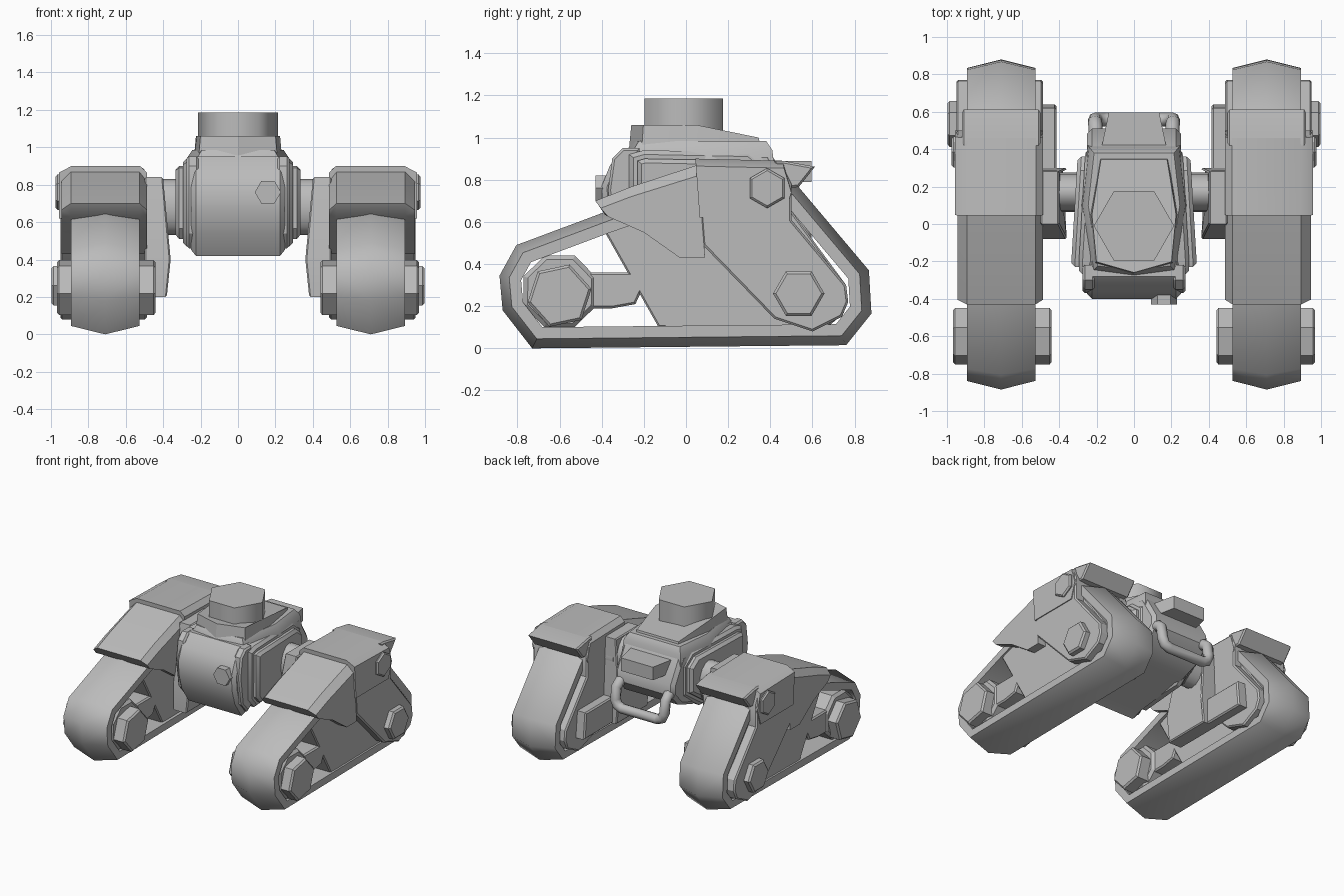
import bpy, bmesh, math
from mathutils import Vector

if "Cube" in bpy.data.objects:
    bpy.data.objects.remove(bpy.data.objects["Cube"])

grey = bpy.data.materials.new("plain grey")
grey.diffuse_color = (0.5, 0.5, 0.5, 1)
grey.use_nodes = True
grey.node_tree.nodes["Principled BSDF"].inputs["Base Color"].default_value = grey.diffuse_color


def finish(name, bm, mirror=False, angle=30):
    bmesh.ops.recalc_face_normals(bm, faces=bm.faces)
    me = bpy.data.meshes.new(name)
    bm.to_mesh(me)
    bm.free()
    ob = bpy.data.objects.new(name, me)
    bpy.context.collection.objects.link(ob)
    me.materials.append(grey)
    if mirror:
        m = ob.modifiers.new("mirror", 'MIRROR')
        m.use_axis = (True, False, False)
    bpy.ops.object.select_all(action='DESELECT')
    ob.select_set(True)
    bpy.context.view_layer.objects.active = ob
    bpy.ops.object.shade_smooth_by_angle(angle=math.radians(angle))
    return ob


def offset(pts, d):
    """Move a profile inward by d with mitred corners."""
    n = len(pts)
    area = sum(pts[i][0] * pts[(i + 1) % n][1] - pts[(i + 1) % n][0] * pts[i][1] for i in range(n))
    s = 1 if area > 0 else -1
    out = []
    for i in range(n):
        a, b, c = (Vector(pts[(i + k) % n]) for k in (-1, 0, 1))
        e, f = (b - a).normalized(), (c - b).normalized()
        n1, n2 = Vector((-e.y, e.x)) * s, Vector((-f.y, f.x)) * s
        out.append(tuple(b + (n1 + n2) * d / max(0.4, 1 + n1.dot(n2))))
    return out


def loft(name, layers, mirror=False, angle=30, ring=False, axis='x'):
    """Join profiles placed at successive positions along an axis."""
    place = {'x': lambda p, a, b: (p, a, b), 'y': lambda p, a, b: (a, p, b), 'z': lambda p, a, b: (a, b, p)}[axis]
    bm = bmesh.new()
    rows = [[bm.verts.new(place(p, a, b)) for a, b in prof] for p, prof in layers]
    n = len(rows[0])
    pairs = list(zip(rows, rows[1:])) + ([(rows[-1], rows[0])] if ring else [])
    for r, q in pairs:
        for i in range(n):
            j = (i + 1) % n
            bm.faces.new((r[i], r[j], q[j], q[i]))
    if not ring:
        bm.faces.new(rows[0])
        bm.faces.new(rows[-1])
    return finish(name, bm, mirror, angle)


def slab(name, prof, x0, x1, b=0.02, **kw):
    """Profile extruded along x with chamfered rims."""
    small = offset(prof, b)
    return loft(name, [(x0, small), (x0 + b, prof), (x1 - b, prof), (x1, small)], **kw)


def ngon(a, b, r, sides=6, turn=0, squash=1):
    t = math.radians(turn)
    return [(a + squash * r * math.cos(t + i * math.tau / sides),
             b + r * math.sin(t + i * math.tau / sides)) for i in range(sides)]


# ---- legs ----
# track belt with a crowned outer face
belt = [(-.73, 0), (.76, .015), (.88, .165), (.868, .37), (.535, .765), (.36, .85),
        (.15, .83), (-.39, .645), (-.805, .49), (-.885, .345), (-.87, .18)]
loft("track_belt", [(.527, offset(belt, .1)), (.527, offset(belt, .045)), (.71, belt),
                    (.894, offset(belt, .045)), (.894, offset(belt, .1))],
     mirror=True, angle=50, ring=True)

# frame inside the belt
frame = [(-.39, .56), (-.13, .1), (.65, .08), (.75, .17), (.76, .3), (.45, .72), (.2, .78)]
slab("leg_frame", frame, .55, .88, .008, mirror=True)

# side plates on both sides of the belt
plate = [(.05, .87), (.08, .49), (.42, .14), (.6, .08), (.74, .15), (.77, .22),
         (.76, .3), (.5, .61), (.5, .78), (.46, .86)]
slab("outer_side_plate", plate, .86, .95, .01, mirror=True)
slab("inner_side_plate", plate, .487, .56, .01, mirror=True)

# boxy shoulder cover over the top of the belt
block = [(.045, .90), (.46, .89), (.5, .74), (.46, .62), (.065, .62)]
cheek = [(.047, .865), (.465, .855)] + block[2:]
loft("shoulder_cover", [(.487, cheek), (.524, block), (.89, block), (.957, cheek)], mirror=True)

# sloping front flap with flared sides
flap = [(-.43, .70), (-.26, .767), (.06, .872), (.09, .43), (-.03, .43), (-.2, .55), (-.385, .635)]
flare = [(-.405, .665), (-.26, .72), (.06, .82)] + flap[3:6] + [(-.37, .625)]
loft("front_flap", [(.487, flare), (.527, flap), (.894, flap), (.945, flare)], mirror=True)
lip = [(.42, .89), (.46, .89), (.612, .862), (.535, .765), (.45, .76)]
slab("rear_lip", lip, .5, .92, .01, mirror=True)

# front wheel, its hub and the strut carrying it
slab("front_wheel", ngon(-.6, .27, .185, 8, 22), .53, .89, .02, mirror=True)
slab("front_hub", ngon(-.6, .25, .155, 6, 12), .44, .968, .012, mirror=True)
slab("wheel_strut", [(-.6, .33), (-.45, .36), (-.17, .36), (-.24, .21), (-.35, .19), (-.6, .19)],
     .55, .88, .01, mirror=True)

# bolts on the outer plate
slab("rear_bolt", ngon(.535, .26, .122), .9, .998, .012, mirror=True)
slab("upper_bolt", ngon(.385, .76, .095, 6, 30), .9, .975, .01, mirror=True)

# bracket on the inner side, leaning inward towards its foot, with a long box
bracket = [(-.08, .2), (-.08, .4), (0, .84), (.28, .84), (.3, .4), (.3, .2)]
ob = slab("inner_bracket", bracket, .4, .5, .008, mirror=True)
for v in ob.data.vertices:
    if v.co.x < .45 and v.co.z < .5:
        v.co.x -= .04 if v.co.z > .3 else .02
slab("inner_box", [(-.06, .2), (-.06, .4), (.62, .4), (.64, .2)], .415, .5, .01, mirror=True)

# ---- body ----
slab("axle", ngon(.17, .68, .15, 16, 0, .7), .2, .5, .01, mirror=True, angle=40)
slab("axle_collar", ngon(.155, .68, .15, 16, 0, .9), .405, .5, .012, mirror=True, angle=40)

# rounded nose and core
core = [(-.28, .95), (-.36, .87), (-.4, .77), (-.395, .66), (-.36, .54), (-.28, .42),
        (-.2, .45), (.25, .5), (.42, .56), (.51, .66), (.51, .74), (.4, .93)]
slab("body_core", core, -.25, .25, .025, angle=35)

# side panels narrowing to the rear, each with a raised plate
panel = [(-.27, .92), (-.27, .55), (-.2, .47), (.2, .48), (.4, .62), (.4, .85), (.3, .93), (-.2, .94)]
for ob in (slab("side_panel", panel, .2, .295, .02, mirror=True),
           slab("raised_side_plate", offset(panel, .04), .25, .335, .02, mirror=True)):
    for v in ob.data.vertices:
        if v.co.x > .22:
            v.co.x -= max(0, v.co.y + .2) * .06

# flange posts beside the nose
slab("nose_flange", [(-.35, .9), (-.37, .75), (-.34, .54), (-.27, .46), (-.22, .5), (-.22, .95), (-.3, .95)],
     .21, .275, .012, mirror=True)
loft("nose_bolt", [(-.38, ngon(.16, .76, .07)), (-.43, ngon(.16, .76, .07))], axis='y')

# stepped deck with a hexagonal mount
deck = [(0, -.28), (-.22, -.25), (-.275, .1), (-.24, .41), (.24, .41), (.275, .1), (.22, -.25)]
loft("lower_deck", [(.85, offset(deck, -.01)), (.94, deck), (.985, offset(deck, .03))], axis='z')
upper = [(0, -.27), (-.21, -.21), (-.235, .05), (-.185, .355), (.185, .355), (.235, .05), (.21, -.21)]
top = loft("upper_deck", [(.95, upper), (1.06, offset(upper, .01))], axis='z')
for v in top.data.vertices:
    if v.co.z > 1 and v.co.y > .1:
        v.co.z = 1.0
loft("hex_mount", [(1.0, ngon(0, -.01, .215)), (1.185, ngon(0, -.01, .215))], axis='z', angle=65)

# rear block
bumper = [(-.18, .38), (.18, .38), (.135, .595), (-.135, .595)]
loft("rear_block", [(.79, bumper), (.89, bumper)], axis='z')

# rear tube handle
cu = bpy.data.curves.new("rear_handle", 'CURVE')
cu.dimensions = '3D'
cu.bevel_depth = .038
cu.bevel_resolution = 2
half = [(.205, .44, .67), (.205, .51, .66), (.208, .545, .63), (.208, .558, .54), (.19, .558, .5), (.15, .558, .482)]
path = half + [(-x, y, z) for x, y, z in reversed(half)]
sp = cu.splines.new('POLY')
sp.points.add(len(path) - 1)
for p, c in zip(sp.points, path):
    p.co = (*c, 1)
tube = bpy.data.objects.new("rear_handle", cu)
bpy.context.collection.objects.link(tube)
cu.materials.append(grey)
